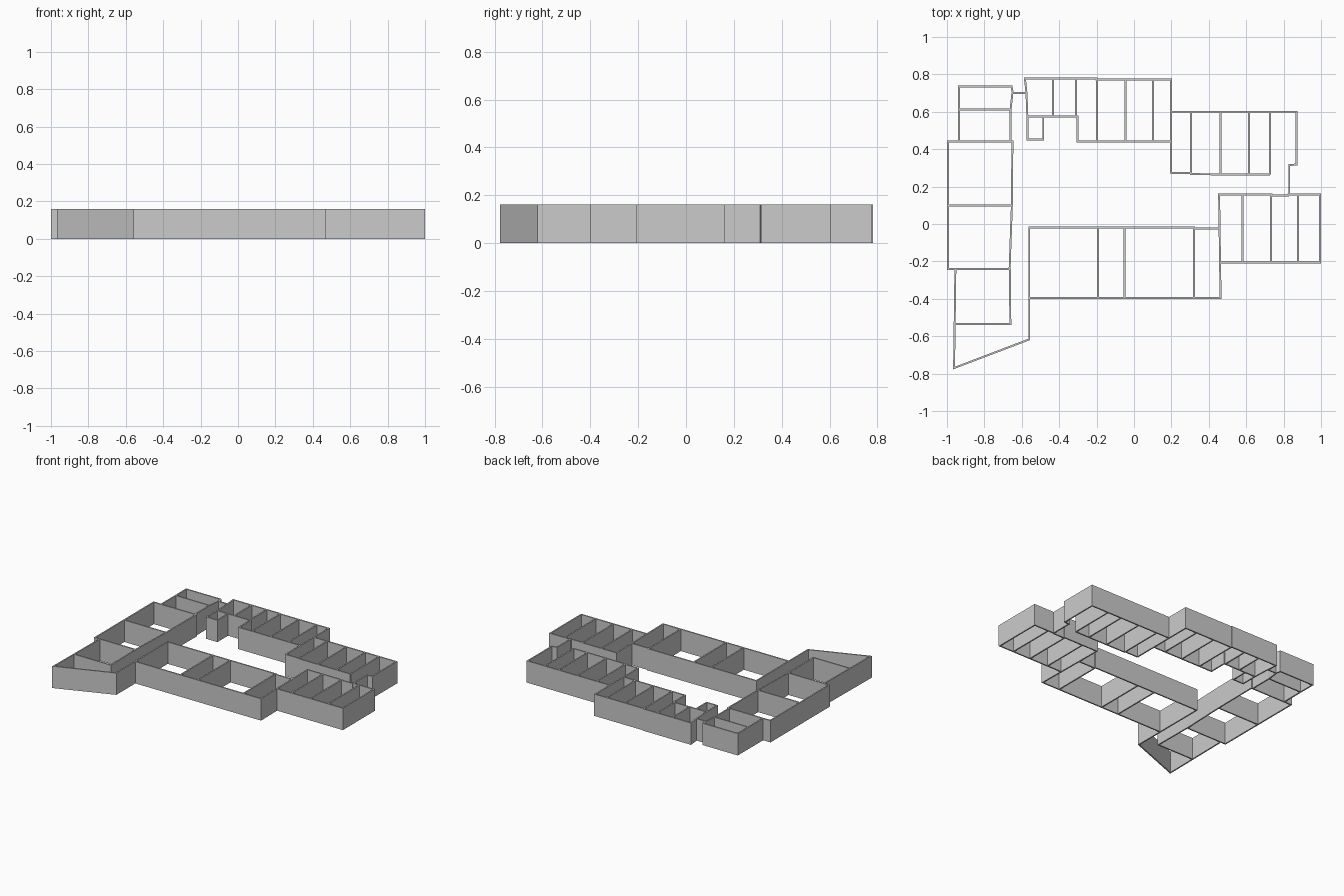
import bpy
import bmesh

HEIGHT = 0.16
THICKNESS = 0.01

default_cube = bpy.data.objects.get("Cube")
if default_cube:
    bpy.data.objects.remove(default_cube, do_unlink=True)

# Single wall colour
plaster = bpy.data.materials.new("plain_grey")
plaster.use_nodes = True
grey = (0.6, 0.6, 0.6, 1)
plaster.diffuse_color = grey
plaster.node_tree.nodes["Principled BSDF"].inputs["Base Color"].default_value = grey


def wall(name, path, closed=False):
    """Raise a plan line into an upright strip and thicken it evenly."""
    bm = bmesh.new()
    low = [bm.verts.new((x, y, 0)) for x, y in path]
    high = [bm.verts.new((x, y, HEIGHT)) for x, y in path]
    count = len(path)
    for i in range(count if closed else count - 1):
        j = (i + 1) % count
        bm.faces.new((low[i], low[j], high[j], high[i]))
    mesh = bpy.data.meshes.new(name)
    bm.to_mesh(mesh)
    bm.free()
    mesh.materials.append(plaster)
    obj = bpy.data.objects.new(name, mesh)
    bpy.context.collection.objects.link(obj)
    solid = obj.modifiers.new("wall_thickness", "SOLIDIFY")
    solid.thickness = THICKNESS
    solid.offset = 0
    solid.use_even_offset = True
    return obj


def partitions(name, positions, start, end):
    """Parallel room dividers running along y."""
    for x in positions:
        wall(name, [(x, start), (x, end)])


def cross_walls(name, positions, start, end):
    """Parallel room dividers running along x."""
    for y in positions:
        wall(name, [(start, y), (end, y)])


# West wing: end rooms, large rooms and the corridor side
wall("west_end_rooms", [(-.935, .44), (-.935, .735), (-.655, .735),
                        (-.648, .70), (-.578, .70)])
wall("west_end_corridor_wall", [(-.65, .70), (-.66, .61), (-.66, .445)])
cross_walls("west_end_divider", [.612], -.935, -.66)
wall("west_large_rooms", [(-.995, .442), (-.65, .442), (-.653, .1),
                          (-.665, -.24), (-.995, -.24)], closed=True)
cross_walls("west_large_divider", [.098], -.995, -.653)
wall("west_south_room", [(-.664, -.24), (-.661, -.535), (-.955, -.535)])

# Slanted south-west end leading into the south wing
wall("slanted_end_wall", [(-.955, -.24), (-.962, -.77), (-.56, -.617), (-.56, -.395)])

# South wing
wall("south_wing_shell", [(-.56, -.395), (-.56, -.018), (.32, -.018), (.32, -.025),
                          (.455, -.025)])
wall("south_wing_front", [(-.56, -.395), (.463, -.395), (.46, -.207)])
partitions("south_wing_partition", [-.192, -.05, .32], -.395, -.018)

# East wing
wall("east_wing_shell", [(.46, -.205), (.995, -.205), (.995, .157), (.825, .157),
                         (.825, .152), (.735, .152), (.735, .157), (.455, .157)],
     closed=True)
partitions("east_wing_partition", [.58, .733, .877], -.205, .155)

# North-east wing, with the link down to the east wing
wall("link_wall", [(.83, .155), (.83, .315), (.868, .318), (.868, .6), (.197, .6)])
wall("north_east_inner_wall", [(.2, .272), (.305, .272), (.305, .267),
                               (.46, .265), (.728, .265)])
partitions("north_east_partition", [.305, .462, .615, .728], .265, .6)

# North wing
wall("north_wing_shell", [(-.57, .575), (-.575, .70), (-.583, .777), (-.2, .777),
                          (-.2, .772), (.198, .772), (.198, .27)])
wall("north_inner_wall", [(-.31, .777), (-.31, .575), (-.302, .575), (-.302, .442),
                          (.198, .442)])
partitions("north_wing_partition", [-.197, -.045, .102], .442, .772)
partitions("north_small_partition", [-.433], .575, .777)
cross_walls("north_small_inner_wall", [.575], -.57, -.305)

# Small closet on the courtyard side
wall("courtyard_closet", [(-.57, .575), (-.57, .452), (-.485, .452), (-.485, .575)])
